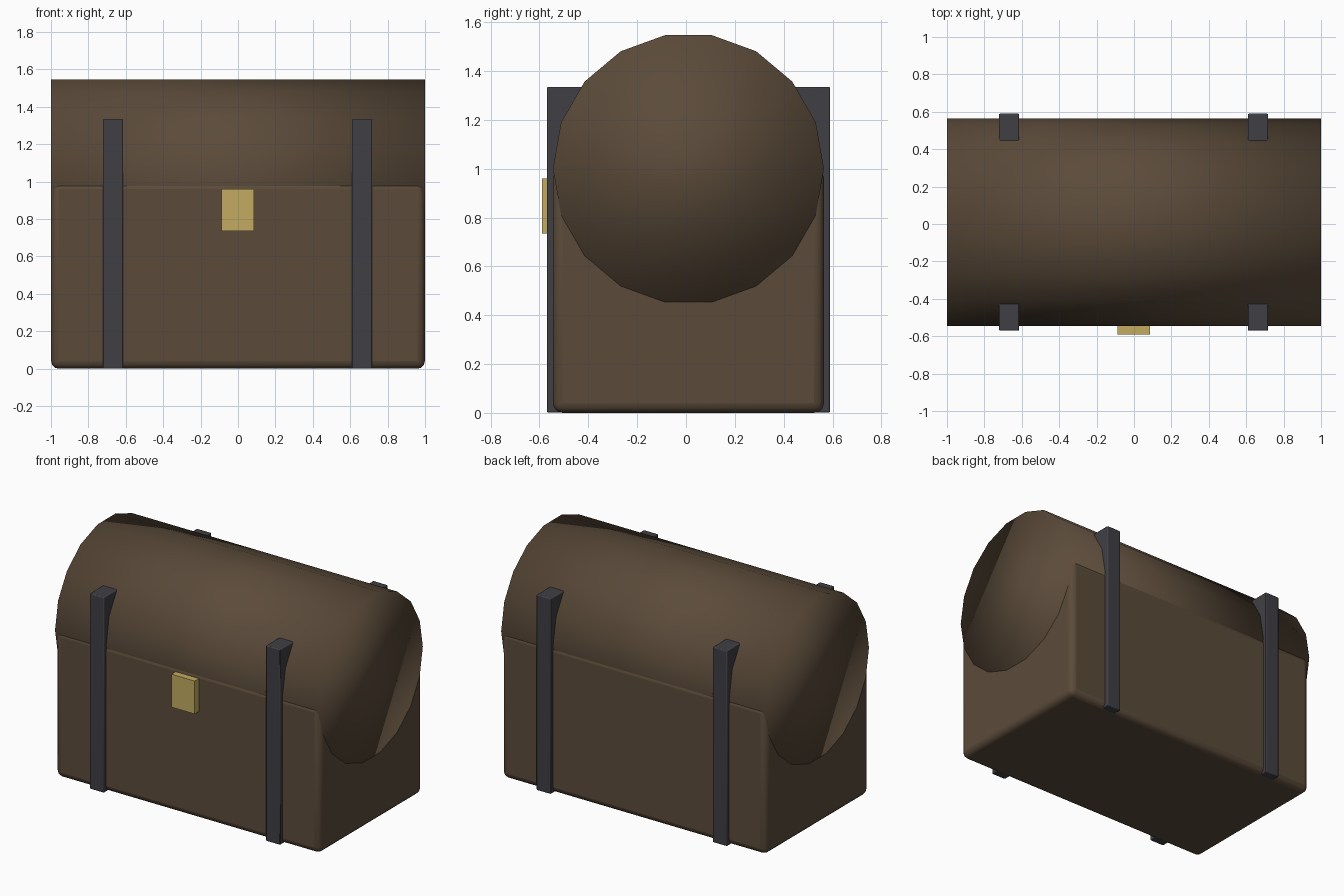
import bpy
import math

if "Cube" in bpy.data.objects:
    bpy.data.objects.remove(bpy.data.objects["Cube"])

CY = 0.01  # chest centre line in y


def material(name, rgb):
    m = bpy.data.materials.new(name)
    m.diffuse_color = (*rgb, 1)
    m.use_nodes = True
    m.node_tree.nodes["Principled BSDF"].inputs["Base Color"].default_value = m.diffuse_color
    return m


LEATHER = material("brown_leather", (0.105, 0.07, 0.042))
IRON = material("dark_iron", (0.05, 0.05, 0.06))
BRASS = material("brass", (0.55, 0.41, 0.12))


def block(name, x, y, z, mat, bevel=0.0, segments=1):
    """Box from (min, max) ranges, with an optional rounded edge."""
    bpy.ops.mesh.primitive_cube_add(size=1)
    ob = bpy.context.object
    ob.name = name
    ob.location = [(a + b) / 2 for a, b in (x, y, z)]
    ob.scale = [b - a for a, b in (x, y, z)]
    bpy.ops.object.transform_apply(location=False, rotation=False, scale=True)
    ob.data.materials.append(mat)
    if bevel:
        mod = ob.modifiers.new("rounded_edges", "BEVEL")
        mod.width = bevel
        mod.segments = segments
        bpy.ops.object.shade_smooth_by_angle(angle=math.radians(40))
    return ob


# Chest body
block("chest_body", (-0.999, 0.999), (CY - 0.555, CY + 0.555), (0, 1.0), LEATHER, 0.04, 3)

# Barrel lid: 18-sided cylinder lying along x, flat face on top
bpy.ops.mesh.primitive_cylinder_add(vertices=18, radius=0.555, depth=2,
                                    location=(0, CY, 1.0),
                                    rotation=(0, math.pi / 2, 0))
lid = bpy.context.object
lid.name = "barrel_lid"
bpy.ops.object.transform_apply(location=False, rotation=True, scale=False)
lid.rotation_euler.x = math.radians(10)
bpy.ops.object.transform_apply(location=False, rotation=True, scale=False)
lid.data.materials.append(LEATHER)
bpy.ops.object.shade_smooth()
# Turn so that one edge pair sits level at the top (vertices at +-10 degrees)
top = sorted((v.co.z for v in lid.data.vertices), reverse=True)
if top[0] - top[3] > 0.005:
    lid.rotation_euler.x = math.radians(10)

# Two bands running through the chest and poking out front and back
for side, x in (("left", -0.668), ("right", 0.663)):
    block(side + "_band", (x - 0.054, x + 0.054), (CY - 0.58, CY + 0.58),
          (0.001, 1.335), IRON, 0.006, 2)

# Lock plate on the front
block("lock_plate", (-0.089, 0.086), (-0.59, -0.50), (0.735, 0.96), BRASS)
